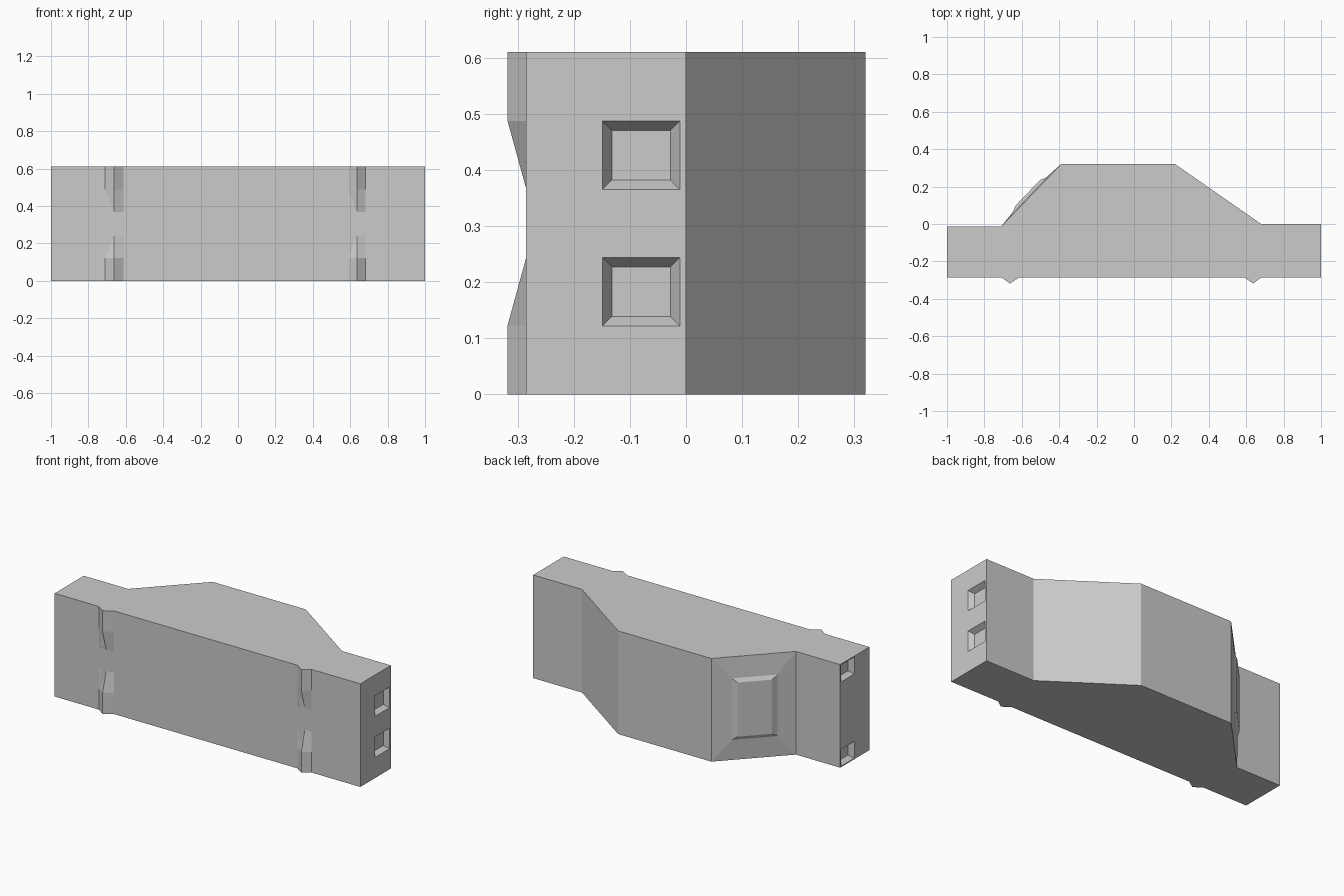
import bpy
import bmesh
from mathutils import Vector

cube = bpy.data.objects.get("Cube")
if cube:
    bpy.data.objects.remove(cube, do_unlink=True)

HEIGHT = 0.61
FRONT = -0.285

concrete = bpy.data.materials.new("light_grey")
concrete.use_nodes = True
GREY = (0.6, 0.6, 0.6, 1)
concrete.diffuse_color = GREY
concrete.node_tree.nodes["Principled BSDF"].inputs["Base Color"].default_value = GREY


def loft(name, rings):
    """Skin a stack of equal-sized point rings and cap both ends."""
    bm = bmesh.new()
    rows = [[bm.verts.new(p) for p in ring] for ring in rings]
    n = len(rows[0])
    for low, high in zip(rows, rows[1:]):
        for i in range(n):
            j = (i + 1) % n
            bm.faces.new((low[i], low[j], high[j], high[i]))
    bm.faces.new(rows[0][::-1])
    bm.faces.new(rows[-1])
    bmesh.ops.recalc_face_normals(bm, faces=bm.faces)
    mesh = bpy.data.meshes.new(name)
    bm.to_mesh(mesh)
    bm.free()
    mesh.materials.append(concrete)
    obj = bpy.data.objects.new(name, mesh)
    bpy.context.collection.objects.link(obj)
    return obj


# Main block: plan outline raised to full height
outline = [(-1, FRONT), (1, FRONT), (1, 0), (0.68, 0), (0.22, 0.32),
           (-0.39, 0.32), (-0.71, -0.013), (-1, -0.013)]
body = loft("main_block", [[(x, y, z) for x, y in outline] for z in (0, HEIGHT)])


# Tapered pockets in both end faces
def pocket_cutter(side, y, z, half_y, half_z):
    rings = []
    for x, inset in ((0.97, 0.017), (1.003, -0.0017)):
        a, b = half_y - inset, half_z - inset
        rings.append([(side * x, y + s * a, z + t * b)
                      for s, t in ((-1, -1), (1, -1), (1, 1), (-1, 1))])
    cutter = loft("pocket_cutter", rings)
    cutter.hide_render = True
    return cutter


cutters = []
for z in (0.183, 0.426):
    cutters.append(pocket_cutter(1, -0.08, z, 0.069, 0.061))
for z in (0.056, HEIGHT - 0.056):
    cutters.append(pocket_cutter(-1, -0.082, z, 0.064, 0.05))
for cutter in cutters:
    mod = body.modifiers.new("pocket", "BOOLEAN")
    mod.operation = "DIFFERENCE"
    mod.solver = "EXACT"
    mod.object = cutter

# Bake the cuts and drop the cutters
graph = bpy.context.evaluated_depsgraph_get()
cut_mesh = bpy.data.meshes.new_from_object(body.evaluated_get(graph))
body.modifiers.clear()
body.data = cut_mesh
for cutter in cutters:
    bpy.data.objects.remove(cutter, do_unlink=True)

# Front ridges: full depth at the rims, fading out towards mid height
for side, (left, peak, right) in (("right", (-0.71, -0.663, -0.613)),
                                  ("left", (0.588, 0.637, 0.682))):
    for level in ("lower", "upper"):
        rings = []
        for z, y in ((0, -0.318), (0.123, -0.318), (0.243, FRONT)):
            h = z if level == "lower" else HEIGHT - z
            rings.append([(left, FRONT, h), (peak, y, h), (right, FRONT, h)])
        loft(f"{level}_{side}_ridge", rings)

# Raised panel on the sloped back face
start = Vector((-0.71, -0.013, 0))
along = Vector((0.32, 0.333, 0))
outward = Vector((-0.333, 0.32, 0)).normalized()
rings = []
for u0, u1, margin, lift in ((0, 1, 0, 0), (0.22, 0.76, 0.123, 0.009),
                             (0.29, 0.70, 0.145, 0.022)):
    rings.append([start + along * u + outward * lift + Vector((0, 0, z))
                  for u, z in ((u0, margin), (u1, margin),
                               (u1, HEIGHT - margin), (u0, HEIGHT - margin))])
loft("back_slope_panel", rings)
